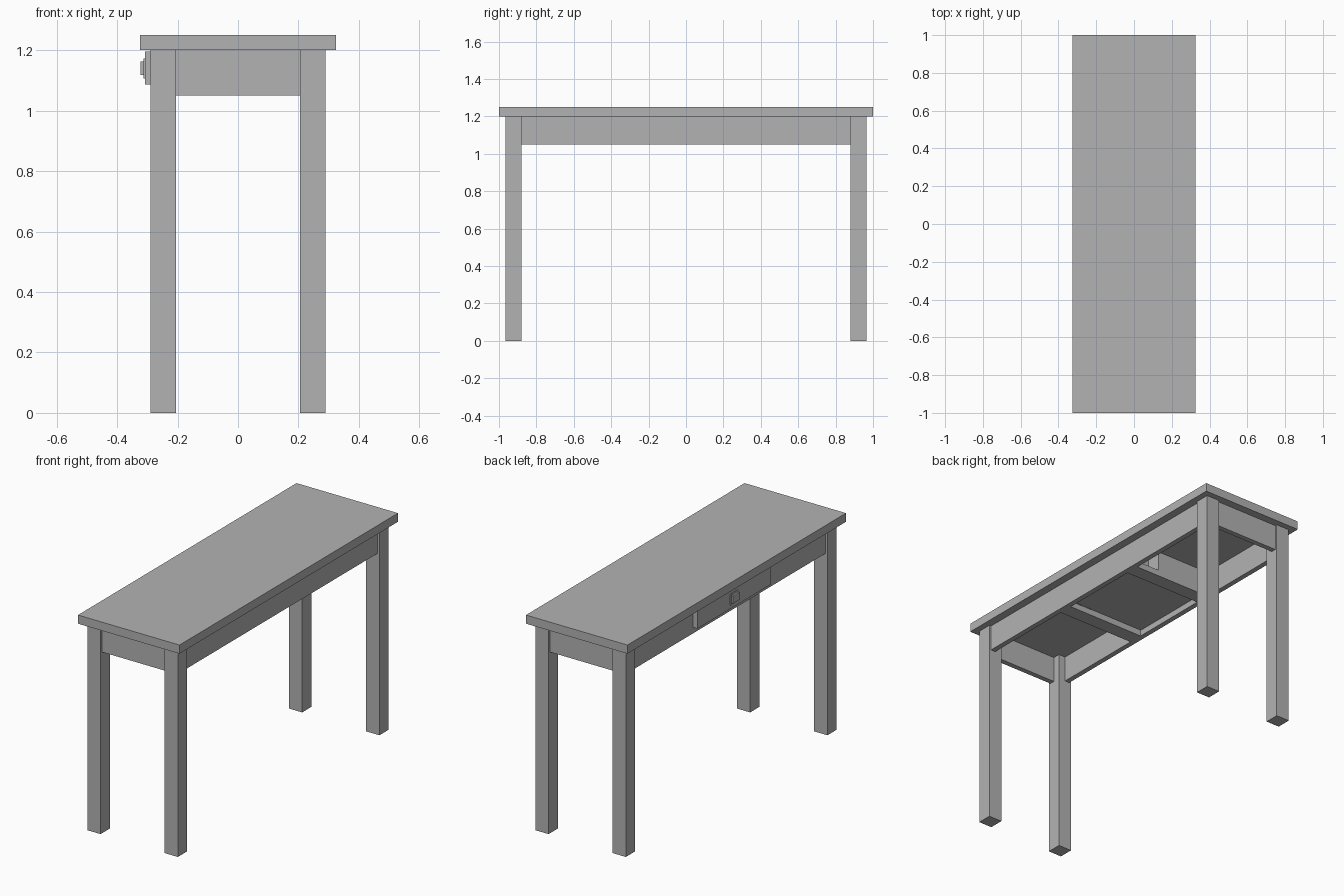
import bpy

if "Cube" in bpy.data.objects:
    bpy.data.objects.remove(bpy.data.objects["Cube"])

grey = bpy.data.materials.new("plain grey")
grey.diffuse_color = (0.45, 0.45, 0.45, 1)
grey.use_nodes = True
grey.node_tree.nodes["Principled BSDF"].inputs["Base Color"].default_value = grey.diffuse_color


def box(name, x, y, z):
    """Box spanning the given (min, max) ranges."""
    bpy.ops.mesh.primitive_cube_add(size=1, location=[sum(r) / 2 for r in (x, y, z)])
    ob = bpy.context.object
    ob.name = name
    ob.scale = [r[1] - r[0] for r in (x, y, z)]
    bpy.ops.object.transform_apply(location=False, rotation=False, scale=True)
    ob.data.materials.append(grey)
    return ob


def span(a, b, sign):
    """Range a..b, mirrored when sign is negative."""
    return tuple(sorted((a * sign, b * sign)))


TOP, LOW, RAIL = 1.20, 1.05, 1.085

# Table top
box("table_top", (-0.325, 0.325), (-1, 1), (TOP, 1.25))

# Square legs and end aprons
for sy, end in ((-1, "front"), (1, "back")):
    for sx, side in ((-1, "left"), (1, "right")):
        box(f"{end}_{side}_leg", span(0.205, 0.29, sx), span(0.88, 0.965, sy), (0, TOP))
    box(f"{end}_apron", (-0.205, 0.205), span(0.923, 0.953, sy), (LOW, TOP))

# Long aprons, the left one open behind the drawer front
box("right_apron", (0.248, 0.278), (-0.88, 0.88), (LOW, TOP))
box("left_apron_rail", (-0.278, -0.248), (-0.88, 0.88), (LOW, RAIL))
for s in (-1, 1):
    box("left_apron_panel", (-0.278, -0.248), span(0.24, 0.88, s), (RAIL, TOP))

# Cross rails carrying the drawer, with side guides on top
for s in (-1, 1):
    box("cross_rail", (-0.248, 0.248), span(0.24, 0.325, s), (LOW, RAIL))
    box("drawer_guide", (-0.248, 0.10), span(0.24, 0.325, s), (RAIL, TOP))

# Drawer box
box("drawer_floor", (-0.278, 0.235), (-0.238, 0.238), (RAIL, 1.10))
for s in (-1, 1):
    box("drawer_side", (-0.278, 0.235), span(0.22, 0.238, s), (1.10, 1.185))
box("drawer_back", (0.217, 0.235), (-0.22, 0.22), (1.10, 1.185))

# Drawer front and stepped handle
box("drawer_front", (-0.308, -0.278), (-0.335, 0.335), (1.086, 1.196))
box("handle_plate", (-0.312, -0.308), (-0.035, 0.035), (1.107, 1.173))
box("handle", (-0.322, -0.312), (-0.03, 0.03), (1.118, 1.162))
